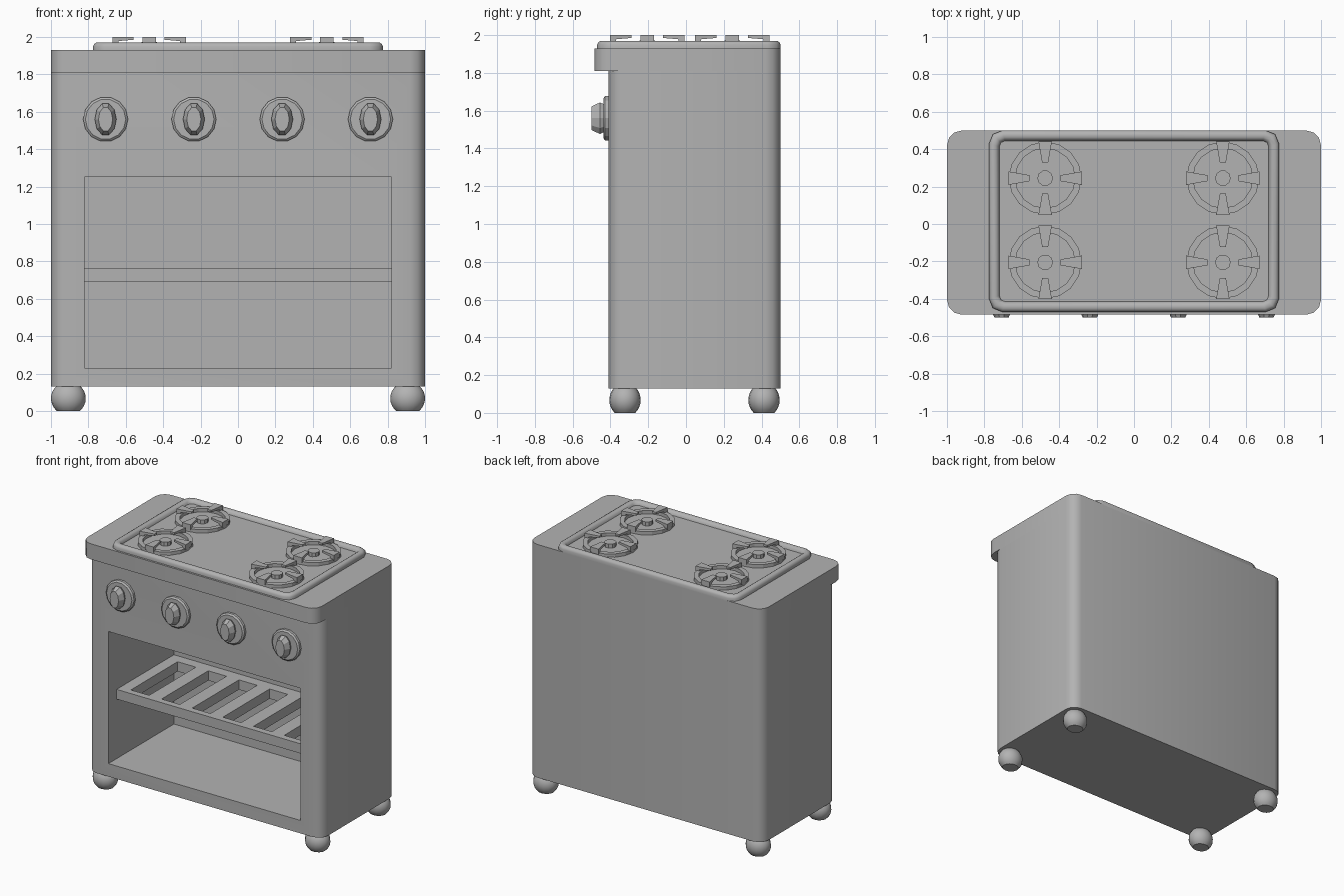
import bpy, bmesh
from math import pi, sin, cos, radians
from mathutils import Matrix, Vector

if "Cube" in bpy.data.objects:
    bpy.data.objects.remove(bpy.data.objects["Cube"])

GREY = (0.45, 0.45, 0.45, 1)
metal = bpy.data.materials.new("grey_metal")
metal.use_nodes = True
metal.diffuse_color = GREY
metal.node_tree.nodes["Principled BSDF"].inputs["Base Color"].default_value = GREY


def finish(name, bm, angle=35):
    """Turn a bmesh into a named, shaded object."""
    bmesh.ops.recalc_face_normals(bm, faces=bm.faces)
    mesh = bpy.data.meshes.new(name)
    bm.to_mesh(mesh)
    bm.free()
    mesh.materials.append(metal)
    obj = bpy.data.objects.new(name, mesh)
    bpy.context.collection.objects.link(obj)
    shade(obj, angle)
    return obj


def shade(obj, angle):
    bpy.ops.object.select_all(action='DESELECT')
    obj.select_set(True)
    bpy.context.view_layer.objects.active = obj
    bpy.ops.object.shade_smooth_by_angle(angle=radians(angle))


def loft(bm, loops, close=False):
    """Skin a list of equal-length loops, capped at both ends or closed."""
    rings = [[bm.verts.new(p) for p in loop] for loop in loops]
    pairs = list(zip(rings, rings[1:]))
    if close:
        pairs.append((rings[-1], rings[0]))
    else:
        bm.faces.new(rings[0])
        bm.faces.new(rings[-1])
    n = len(rings[0])
    for a, b in pairs:
        for i in range(n):
            j = (i + 1) % n
            bm.faces.new((a[i], a[j], b[j], b[i]))


def rounded(x, y0, y1, z, r, steps=3):
    """Rounded rectangle, symmetric in x."""
    pts = []
    corners = [(x - r, y1 - r), (r - x, y1 - r), (r - x, y0 + r), (x - r, y0 + r)]
    for k, (cx, cy) in enumerate(corners):
        for s in range(steps + 1):
            a = (k + s / steps) * pi / 2
            pts.append((cx + r * cos(a), cy + r * sin(a), z))
    return pts


def ring(rx, ry, z, n):
    return [(rx * cos(2 * pi * i / n), ry * sin(2 * pi * i / n), z) for i in range(n)]


def add_box(bm, x0, x1, y0, y1, z0, z1):
    loft(bm, [[(x0, y0, z), (x1, y0, z), (x1, y1, z), (x0, y1, z)] for z in (z0, z1)])


def cut(obj, bm):
    """Subtract the boxes in bm from obj."""
    cutter = finish("cutter", bm)
    cutter.hide_render = True
    mod = obj.modifiers.new("cut", 'BOOLEAN')
    mod.operation, mod.solver, mod.object = 'DIFFERENCE', 'EXACT', cutter
    bpy.context.view_layer.objects.active = obj
    bpy.ops.object.modifier_apply(modifier=mod.name)
    bpy.data.objects.remove(cutter)
    shade(obj, 35)


# Cabinet with an open oven
bm = bmesh.new()
loft(bm, [rounded(1, -0.41, 0.5, z, 0.08) for z in (0.13, 1.81)])
cabinet = finish("cabinet", bm)
bm = bmesh.new()
add_box(bm, -0.82, 0.82, -0.6, 0.39, 0.23, 1.25)
cut(cabinet, bm)

# Overhanging worktop
bm = bmesh.new()
loft(bm, [rounded(1, -0.485, 0.5, z, 0.08) for z in (1.81, 1.93)])
finish("worktop", bm)

# Oven shelf with six slots
bm = bmesh.new()
add_box(bm, -0.82, 0.82, -0.31, 0.39, 0.69, 0.765)
shelf = finish("oven_shelf", bm)
bm = bmesh.new()
for i in range(6):
    x = (i - 2.5) * 0.262
    add_box(bm, x - 0.078, x + 0.078, -0.26, 0.31, 0.6, 0.9)
cut(shelf, bm)

# Hob tray: rolled rim around a sunken floor
bm = bmesh.new()
rim = [(0, 1.925), (0, 1.95), (0.006, 1.963), (0.018, 1.97),
       (0.036, 1.97), (0.05, 1.96), (0.055, 1.942)]
loft(bm, [rounded(0.775 - d, -0.47 + d, 0.5 - d, z, 0.07 - d * 0.7, 2) for d, z in rim])
finish("hob_tray", bm, 50)


def burner(name, x, y):
    """Ring, centre cap and four tapered grate arms."""
    bm = bmesh.new()
    section = [(0.195, 1.94), (0.195, 1.968), (0.16, 1.968), (0.16, 1.94)]
    loft(bm, [ring(r, r, z, 16) for r, z in section], close=True)
    loft(bm, [ring(0.042, 0.042, z, 10) for z in (1.94, 1.972)])
    # Side profile of an arm: radius, height, half width
    arm = [(0.197, 1.96, 0.036), (0.197, 2.0, 0.036), (0.083, 2.0, 0.016),
           (0.083, 1.985, 0.016), (0.165, 1.978, 0.03), (0.165, 1.96, 0.03)]
    for k in range(4):
        turn = Matrix.Rotation(k * pi / 2, 3, 'Z')
        loft(bm, [[turn @ Vector((r, s * w, z)) for r, z, w in arm] for s in (-1, 1)])
    bmesh.ops.translate(bm, verts=bm.verts, vec=(x, y, 0))
    finish(name, bm, 20)


for side, sx in (("left", 1), ("right", -1)):
    for row, y in (("front", -0.205), ("back", 0.245)):
        burner(f"burner_{row}_{side}", sx * 0.475, y)

# Control knobs: round plate with a tapered oval grip
for i in range(4):
    bm = bmesh.new()
    loft(bm, [ring(r, r, z, 14) for r, z in ((0.12, -0.01), (0.12, 0.018), (0.108, 0.028))])
    grip = [(0.05, 0.075, 0.02), (0.058, 0.088, 0.045), (0.038, 0.066, 0.09)]
    loft(bm, [ring(rx, ry, z, 10) for rx, ry, z in grip])
    place = Matrix.Translation(((i - 1.5) * 0.472, -0.41, 1.56))
    bmesh.ops.transform(bm, verts=bm.verts, matrix=place @ Matrix.Rotation(pi / 2, 4, 'X'))
    finish(f"knob_{i + 1}", bm, 20)

# Ball feet, flattened where they meet the floor
for side, sx in (("left", 1), ("right", -1)):
    for row, y in (("front", -0.323), ("back", 0.413)):
        bm = bmesh.new()
        loops = []
        for k in range(9):
            a = radians(-49 + k * 12)
            loops.append(ring(0.093 * cos(a), 0.083 * cos(a), 0.068 + 0.09 * sin(a), 16))
        loft(bm, loops)
        bmesh.ops.translate(bm, verts=bm.verts, vec=(sx * 0.907, y, 0))
        finish(f"foot_{row}_{side}", bm, 40)
